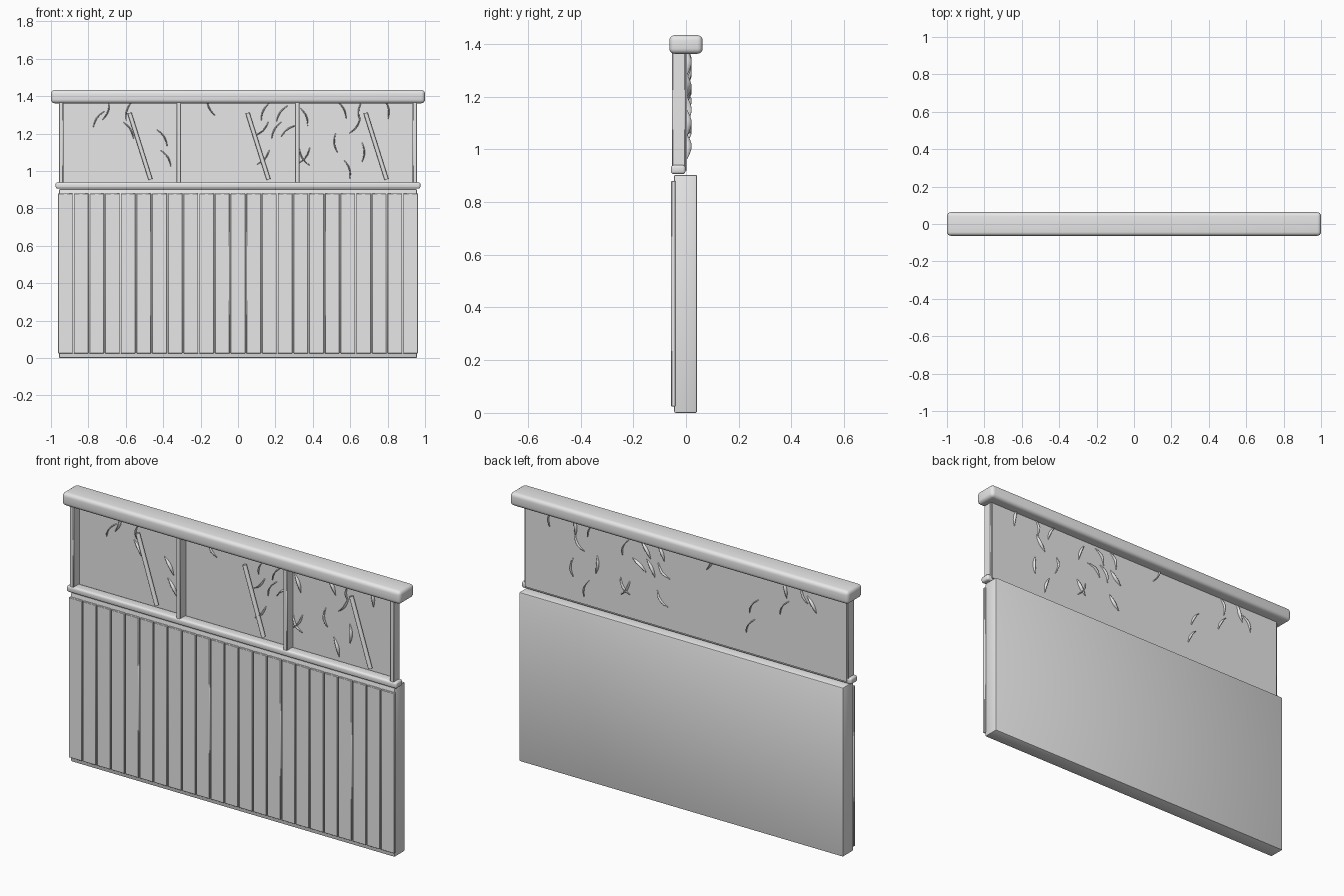
import bpy, bmesh, math
from mathutils import Vector, Matrix

default = bpy.data.objects.get("Cube")
if default:
    bpy.data.objects.remove(default, do_unlink=True)

grey = bpy.data.materials.new("plain_grey")
grey.use_nodes = True
grey.diffuse_color = (0.8, 0.8, 0.8, 1)
grey.node_tree.nodes["Principled BSDF"].inputs["Base Color"].default_value = (0.8, 0.8, 0.8, 1)


def add_object(name, bm):
    """Turn a bmesh into a named object with the shared material."""
    mesh = bpy.data.meshes.new(name)
    bm.to_mesh(mesh)
    bm.free()
    mesh.materials.append(grey)
    obj = bpy.data.objects.new(name, mesh)
    bpy.context.collection.objects.link(obj)
    return obj


def smooth(obj):
    bpy.ops.object.select_all(action="DESELECT")
    obj.select_set(True)
    bpy.context.view_layer.objects.active = obj
    bpy.ops.object.shade_smooth_by_angle(angle=math.radians(40))


def box(name, low, high, bevel=0.0, segments=2):
    """Box between two corners, with optional rounded edges."""
    low, high = Vector(low), Vector(high)
    size = high - low
    bm = bmesh.new()
    place = Matrix.Translation((low + high) / 2) @ Matrix.Diagonal((*size, 1))
    bmesh.ops.create_cube(bm, size=1, matrix=place)
    if bevel:
        bmesh.ops.bevel(bm, geom=bm.edges[:], offset=bevel, segments=segments,
                        profile=0.5, affect="EDGES")
    obj = add_object(name, bm)
    if bevel:
        smooth(obj)
    return obj


def rod(name, start, end, radius):
    """Round stick between two points."""
    start, end = Vector(start), Vector(end)
    axis = end - start
    turn = axis.to_track_quat("Z", "Y").to_matrix().to_4x4()
    bm = bmesh.new()
    bmesh.ops.create_cone(bm, cap_ends=True, segments=12, radius1=radius,
                          radius2=radius, depth=axis.length,
                          matrix=Matrix.Translation((start + end) / 2) @ turn)
    smooth(add_object(name, bm))


def leaf(name, x, z, angle, bow, length=0.11, width=0.021, steps=8):
    """Curved pointed blade standing edge-on through the panel."""
    along = Vector((math.cos(math.radians(angle)), 0, math.sin(math.radians(angle))))
    side = Vector((-along.z, 0, along.x))
    bm = bmesh.new()
    rows = []
    for i in range(steps + 1):
        t = i / steps
        swell = math.sin(math.pi * t)
        spine = Vector((x, 0, z)) + along * (t - 0.5) * length
        spine += side * bow * 0.016 * (swell - 0.5)
        half = width * max(swell, 0.04)
        rows.append([bm.verts.new(spine + Vector((0, s * half, 0))
                                  + side * (abs(s) * bow * -0.2 * half))
                     for s in (-1, 0, 1)])
    for a, b in zip(rows, rows[1:]):
        for k in range(2):
            bm.faces.new((a[k], a[k + 1], b[k + 1], b[k]))
    obj = add_object(name, bm)
    thick = obj.modifiers.new("thickness", "SOLIDIFY")
    thick.thickness = 0.004
    thick.offset = 0
    smooth(obj)


# Lower wall and its vertical slats
box("wall_body", (-0.957, -0.045, 0), (0.957, 0.042, 0.903), 0.006)
slats = 23
pitch = 1.93 / slats
for i in range(slats):
    left = -0.965 + i * pitch
    box(f"slat_{i + 1}", (left + 0.003, -0.056, 0.025),
        (left + pitch - 0.003, -0.04, 0.88), 0.002, 1)

# Horizontal rails
box("top_rail", (-1, -0.063, 1.362), (1, 0.063, 1.433), 0.02, 4)
box("middle_rail", (-0.975, -0.057, 0.906), (0.975, -0.002, 0.94), 0.01, 3)

# Thin upper panel and the posts in front of it
box("upper_panel", (-0.95, -0.003, 0.92), (0.95, 0.004, 1.37))
for i, x in enumerate((-0.946, -0.316, 0.316, 0.946)):
    box(f"post_{i + 1}", (x - 0.012, -0.053, 0.93), (x + 0.012, -0.002, 1.37), 0.003, 1)

# Slanted sticks, one per bay
for i in range(3):
    x = -0.58 + i * 0.631
    rod(f"stick_{i + 1}", (x, -0.018, 1.31), (x + 0.112, -0.018, 0.955), 0.011)

# Leaves: centre x, centre z, direction in degrees, bow
leaves = [
    (-0.75, 1.28, 55, 1), (-0.7, 1.32, 70, -1), (-0.59, 1.32, 75, 1),
    (-0.58, 1.22, 122, -1), (-0.4, 1.18, 122, -1), (-0.38, 1.07, 122, -1),
    (-0.15, 1.34, 115, 1), (0.14, 1.32, 65, 1), (0.13, 1.22, 45, -1),
    (0.2, 1.22, 60, 1), (0.23, 1.31, 55, 1), (0.14, 1.07, 50, -1),
    (0.27, 1.22, 35, 1), (0.36, 1.29, 112, -1), (0.35, 1.07, 122, 1),
    (0.36, 1.08, 55, -1), (0.56, 1.33, 118, -1), (0.52, 1.15, 95, 1),
    (0.59, 1.01, 108, -1), (0.65, 1.32, 85, 1), (0.63, 1.24, 55, -1),
    (0.8, 1.33, 100, -1), (0.67, 1.1, 90, -1),
]
for i, (x, z, angle, bow) in enumerate(leaves):
    leaf(f"leaf_{i + 1}", x, z, angle, bow)
